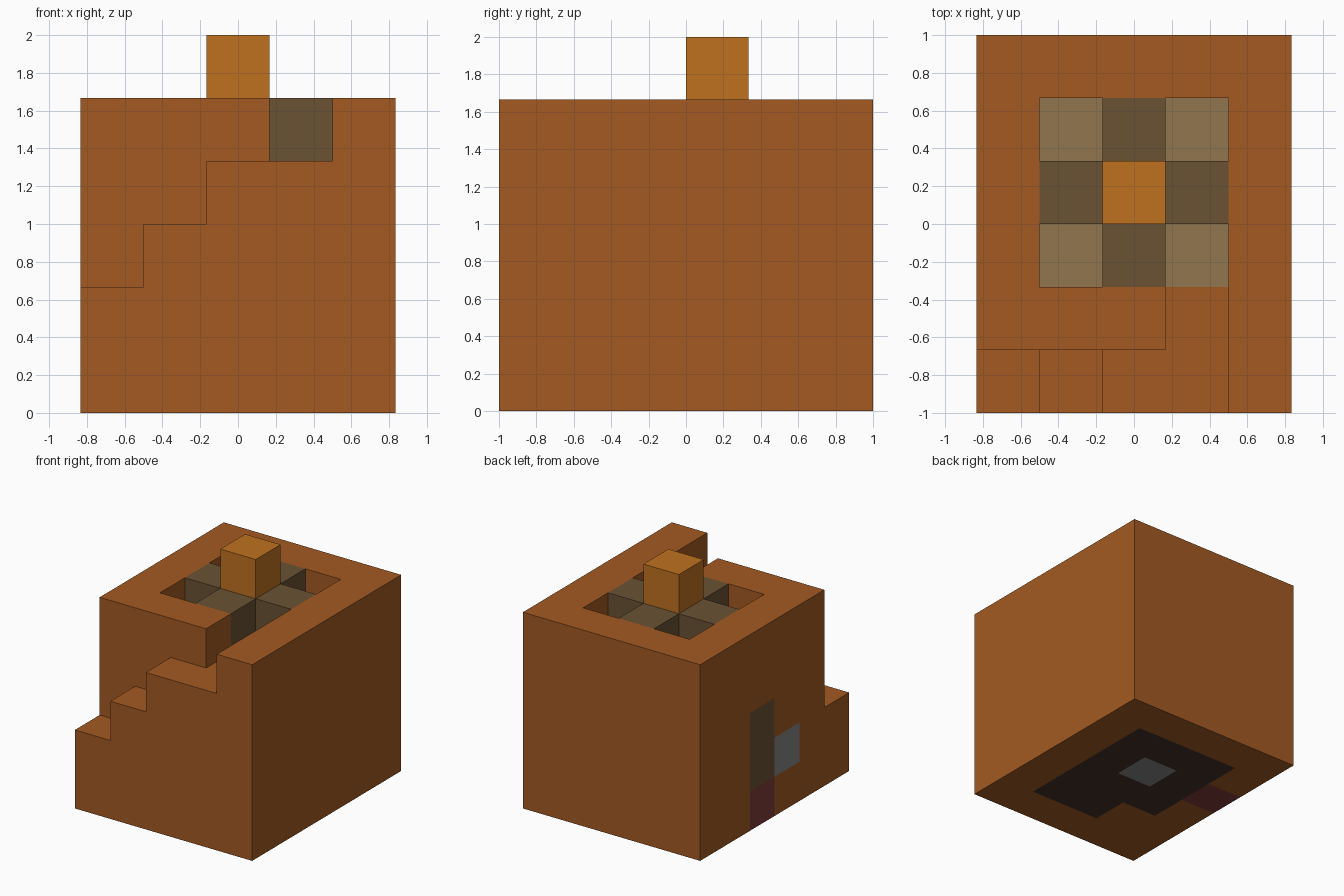
import bpy
import bmesh
from mathutils import Vector

cube = bpy.data.objects.get("Cube")
if cube:
    bpy.data.objects.remove(cube, do_unlink=True)

CELL = 1 / 3                       # edge of one building block
CORNER = Vector((-2.5, -3, 0))     # grid origin, in blocks


def material(name, r, g, b):
    m = bpy.data.materials.new(name)
    m.use_nodes = True
    m.diffuse_color = (r, g, b, 1)
    m.node_tree.nodes["Principled BSDF"].inputs["Base Color"].default_value = (r, g, b, 1)
    return m


brick = material("brick orange", 0.37, 0.102, 0.016)
amber = material("amber", 0.52, 0.165, 0.0144)
timber = material("dark timber", 0.144, 0.084, 0.034)
plank = material("light plank", 0.283, 0.181, 0.076)
soil = material("dark brown", 0.058, 0.029, 0.019)
grey = material("grey", 0.235, 0.235, 0.235)
maroon = material("maroon", 0.22, 0.046, 0.041)

blocks = {}                        # block position -> part name
part_material = {}


def fill(part, mat, xs, ys, zs):
    """Fill a range of blocks (start, end), replacing what is there."""
    part_material[part] = mat
    for x in range(*xs):
        for y in range(*ys):
            for z in range(*zs):
                blocks[x, y, z] = part


def clear(xs, ys, zs):
    for x in range(*xs):
        for y in range(*ys):
            for z in range(*zs):
                blocks.pop((x, y, z), None)


# House walls, with the roof pit and the passage into it cut away
fill("walls", brick, (0, 5), (1, 6), (0, 5))
clear((1, 4), (2, 5), (4, 5))
clear((3, 4), (1, 2), (4, 5))

# Outer staircase along the front, with the tall end wall
for step, height in enumerate((2, 3, 4, 4)):
    fill("staircase", brick, (step, step + 1), (0, 1), (0, height))
fill("end_wall", brick, (4, 5), (0, 1), (0, 5))

# Roof deck, crossed beams and chimney
fill("roof_deck", plank, (1, 4), (2, 5), (3, 4))
fill("roof_beams", timber, (1, 4), (3, 4), (4, 5))
fill("roof_beams", timber, (2, 3), (2, 5), (4, 5))
fill("chimney", amber, (2, 3), (3, 4), (4, 6))

# Ground floor and hearth stone
fill("ground_floor", soil, (1, 4), (2, 5), (0, 1))
fill("ground_floor", soil, (2, 4), (1, 2), (0, 1))
fill("hearth_stone", grey, (2, 3), (3, 4), (0, 1))

# Door, doorstep and window in the side wall
fill("door", timber, (0, 1), (3, 4), (1, 3))
fill("doorstep", maroon, (0, 1), (3, 4), (0, 1))
fill("window", grey, (0, 1), (2, 3), (1, 2))


def build(part, mat):
    """Make one mesh from the exposed block sides of a part."""
    bm = bmesh.new()
    for pos, owner in blocks.items():
        if owner != part:
            continue
        centre = Vector(pos) + Vector((0.5, 0.5, 0.5)) + CORNER
        for axis in range(3):
            for sign in (-1, 1):
                n = Vector((0, 0, 0))
                n[axis] = sign
                if tuple(int(p + d) for p, d in zip(pos, n)) in blocks:
                    continue
                u = Vector((0, 0, 0))
                u[(axis + 1) % 3] = 1
                v = n.cross(u)
                bm.faces.new([bm.verts.new((centre + (n + a * u + b * v) / 2) * CELL)
                              for a, b in ((-1, -1), (1, -1), (1, 1), (-1, 1))])
    bmesh.ops.remove_doubles(bm, verts=bm.verts[:], dist=0.001)
    mesh = bpy.data.meshes.new(part)
    bm.to_mesh(mesh)
    bm.free()
    mesh.materials.append(mat)
    bpy.context.collection.objects.link(bpy.data.objects.new(part, mesh))


for part, mat in part_material.items():
    build(part, mat)
